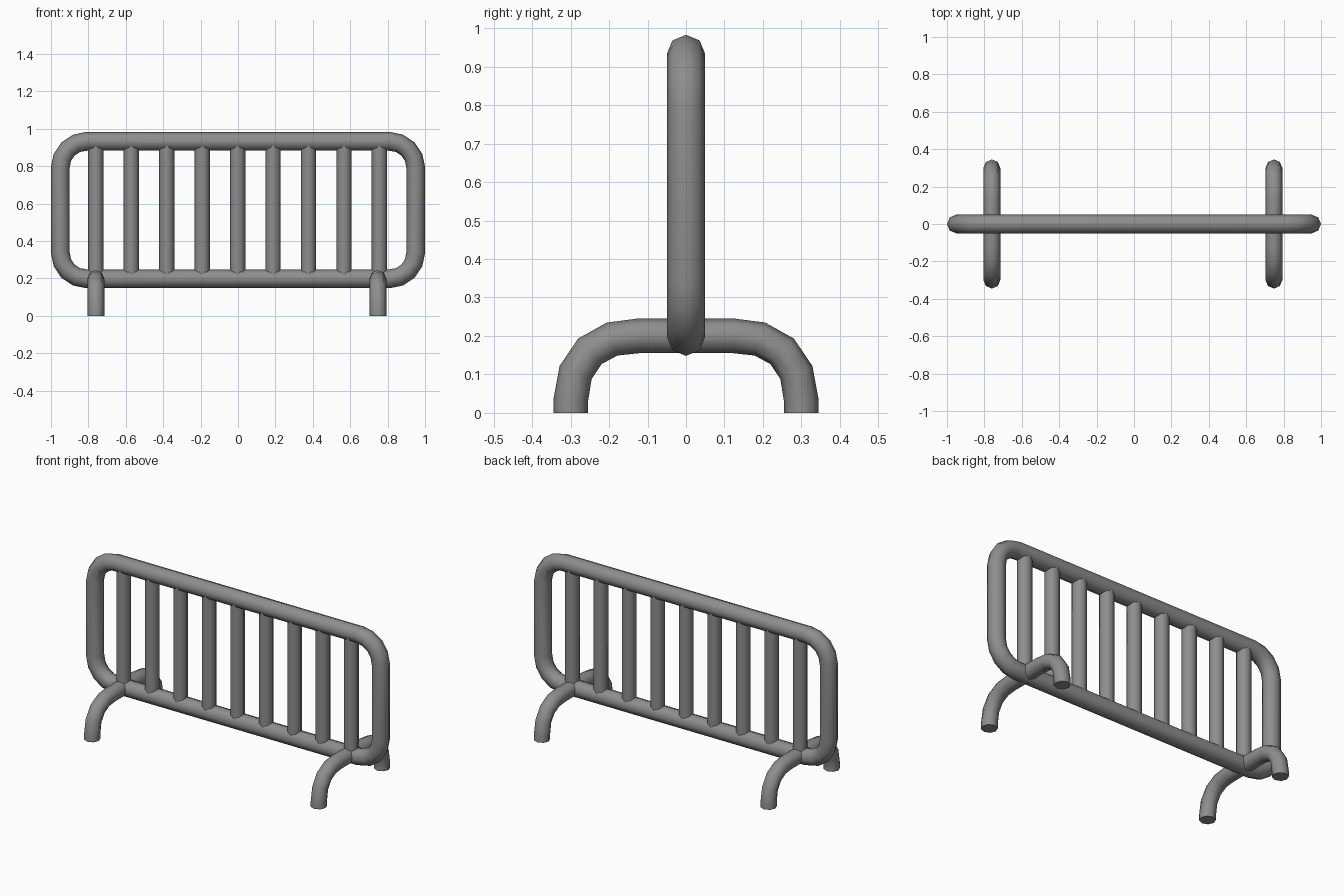
import bpy, bmesh
from math import sin, cos, pi
from mathutils import Vector

cube = bpy.data.objects.get("Cube")
if cube:
    bpy.data.objects.remove(cube)

steel = bpy.data.materials.new("grey steel")
steel.use_nodes = True
GREY = (0.27, 0.27, 0.27, 1)
steel.diffuse_color = GREY
steel.node_tree.nodes["Principled BSDF"].inputs["Base Color"].default_value = GREY


def tube(name, path, side, radius, closed=False, sides=8):
    """Sweep a round section along a planar path; side is the plane normal."""
    path, side = [Vector(p) for p in path], Vector(side)
    n = len(path)
    bm = bmesh.new()
    rings = []
    for i, p in enumerate(path):
        before = path[i - 1] if closed or i else p
        after = path[(i + 1) % n] if closed or i < n - 1 else p
        a, b = (p - before).normalized(), (after - p).normalized()
        out = (a + b).normalized().cross(side)
        rings.append([bm.verts.new(p + radius * (cos(t) * out + sin(t) * side))
                      for t in (2 * pi * k / sides for k in range(sides))])
    for i in range(n if closed else n - 1):
        r, s = rings[i], rings[(i + 1) % n]
        for k in range(sides):
            m = (k + 1) % sides
            bm.faces.new((r[k], r[m], s[m], s[k]))
    if not closed:
        bm.faces.new(rings[0])
        bm.faces.new(rings[-1])
    bmesh.ops.recalc_face_normals(bm, faces=bm.faces)
    mesh = bpy.data.meshes.new(name)
    bm.to_mesh(mesh)
    bm.free()
    mesh.materials.append(steel)
    obj = bpy.data.objects.new(name, mesh)
    bpy.context.collection.objects.link(obj)
    bpy.ops.object.select_all(action="DESELECT")
    obj.select_set(True)
    bpy.context.view_layer.objects.active = obj
    bpy.ops.object.shade_smooth_by_angle(angle=pi / 3)
    return obj


# Rounded rectangular frame
X, LOW, HIGH, BEND, STEPS = 0.95, 0.198, 0.933, 0.14, 4
loop = []
for corner, (cx, cz) in enumerate([(X - BEND, HIGH - BEND), (BEND - X, HIGH - BEND),
                                   (BEND - X, LOW + BEND), (X - BEND, LOW + BEND)]):
    for k in range(STEPS + 1):
        t = (corner + k / STEPS) * pi / 2
        loop.append((cx + BEND * cos(t), 0, cz + BEND * sin(t)))
tube("frame", loop, (0, 1, 0), 0.05, closed=True)

# Upright bars
for i in range(9):
    x = -0.76 + i * 0.1895
    tube(f"bar_{i + 1}", [(x, 0, LOW), (x, 0, HIGH)], (0, 1, 0), 0.041)

# Arched feet
half = [(0.3, 0), (0.3, 0.03), (0.287, 0.105), (0.25, 0.16), (0.192, 0.192), (0.125, 0.2)]
arch = half + [(-y, z) for y, z in reversed(half)]
for name, x in (("right_foot", -0.76), ("left_foot", 0.748)):
    tube(name, [(x, y, z) for y, z in arch], (1, 0, 0), 0.045)
